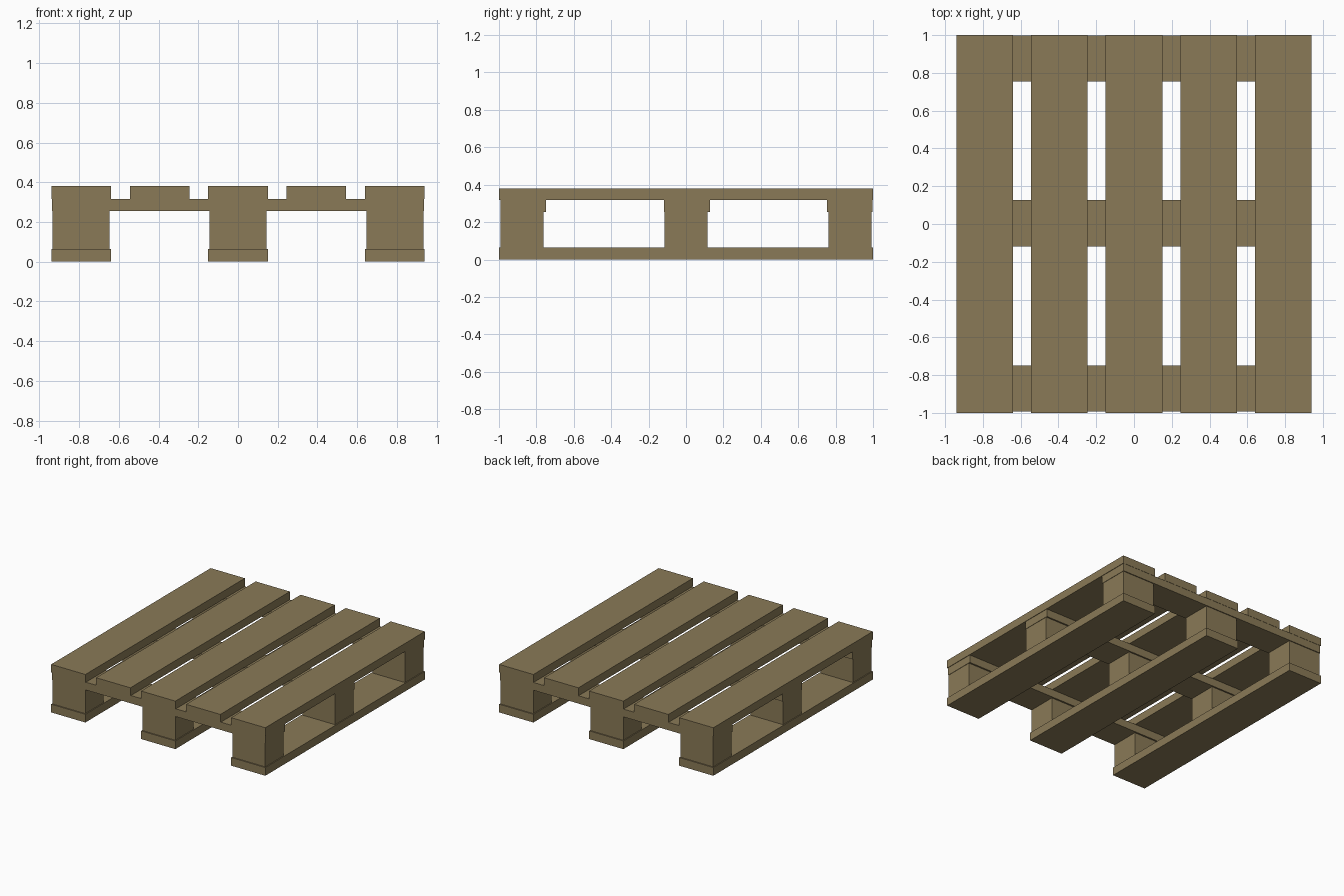
import bpy

if "Cube" in bpy.data.objects:
    bpy.data.objects.remove(bpy.data.objects["Cube"])

wood = bpy.data.materials.new("pallet_wood")
wood.diffuse_color = (0.254, 0.195, 0.095, 1)
wood.use_nodes = True
wood.node_tree.nodes["Principled BSDF"].inputs["Base Color"].default_value = wood.diffuse_color


def box(name, x, y, z):
    """Box from (min, max) ranges on each axis."""
    verts = [(a, b, c) for a in x for b in y for c in z]
    faces = [(0, 1, 3, 2), (4, 6, 7, 5), (0, 4, 5, 1),
             (2, 3, 7, 6), (0, 2, 6, 4), (1, 5, 7, 3)]
    mesh = bpy.data.meshes.new(name)
    mesh.from_pydata(verts, [], faces)
    mesh.materials.append(wood)
    obj = bpy.data.objects.new(name, mesh)
    bpy.context.collection.objects.link(obj)


# deck boards running front to back
for i in range(5):
    cx = (i - 2) * 0.395
    box(f"deck_board_{i + 1}", (cx - 0.15, cx + 0.15), (-1, 1), (0.317, 0.381))

# cross boards under the deck
for i, y in enumerate([(-0.993, -0.748), (-0.118, 0.127), (0.755, 0.998)]):
    box(f"cross_board_{i + 1}", (-0.936, 0.936), y, (0.255, 0.317))

# bottom runners and the three spacer blocks on each
for i, cx in enumerate([-0.79, 0, 0.79]):
    box(f"bottom_runner_{i + 1}", (cx - 0.15, cx + 0.15), (-1, 1), (0, 0.065))
    for j, cy in enumerate([-0.876, 0, 0.876]):
        box(f"spacer_block_{i + 1}_{j + 1}", (cx - 0.143, cx + 0.143),
            (cy - 0.115, cy + 0.115), (0.065, 0.255))
